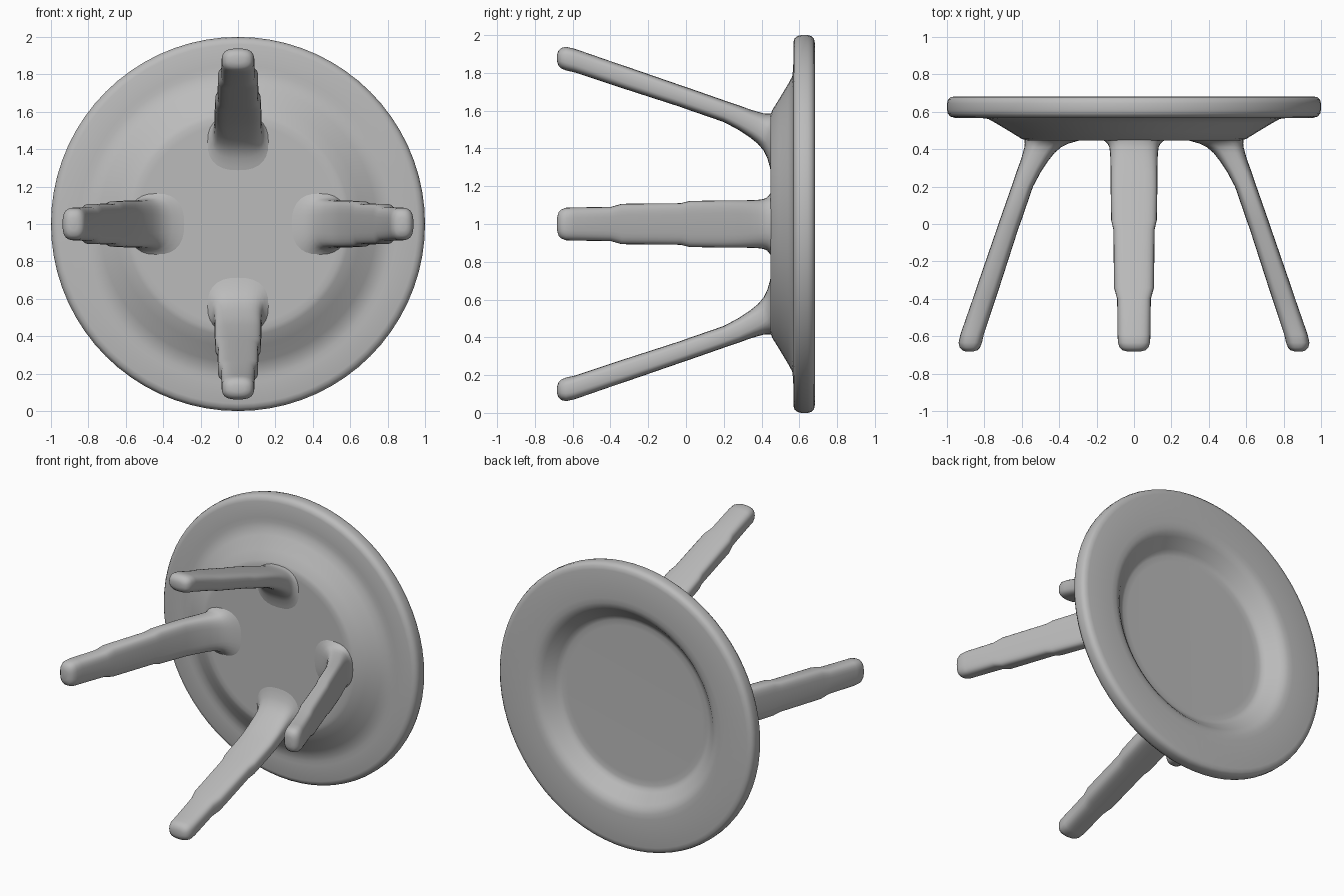
import bpy, bmesh, math
from mathutils import Matrix, Vector

if "Cube" in bpy.data.objects:
    bpy.data.objects.remove(bpy.data.objects["Cube"])

CENTER = Vector((0, 0, 1))

grey = bpy.data.materials.new("plain grey")
grey.diffuse_color = (0.5, 0.5, 0.5, 1)
grey.use_nodes = True
grey.node_tree.nodes["Principled BSDF"].inputs["Base Color"].default_value = grey.diffuse_color


def finish(bm, name, angle):
    bmesh.ops.recalc_face_normals(bm, faces=bm.faces)
    mesh = bpy.data.meshes.new(name)
    bm.to_mesh(mesh)
    bm.free()
    mesh.materials.append(grey)
    ob = bpy.data.objects.new(name, mesh)
    bpy.context.collection.objects.link(ob)
    bpy.ops.object.select_all(action='DESELECT')
    ob.select_set(True)
    bpy.context.view_layer.objects.active = ob
    bpy.ops.object.shade_smooth_by_angle(angle=math.radians(angle))
    return ob


def loft(bm, rings):
    """Skin a list of equal-length point rings and close both ends."""
    loops = [[bm.verts.new(p) for p in ring] for ring in rings]
    n = len(loops[0])
    for a, b in zip(loops, loops[1:]):
        for i in range(n):
            j = (i + 1) % n
            bm.faces.new((a[i], a[j], b[j], b[i]))
    bm.faces.new(loops[0])
    bm.faces.new(loops[-1])


# Dished round seat: (radius, y) profile from the leg side around the rim to the dish floor
profile = [(0.54, 0.447), (0.575, 0.447), (0.60, 0.455), (0.66, 0.492), (0.74, 0.54),
           (0.78, 0.562), (0.82, 0.567), (0.85, 0.568), (0.96, 0.568), (0.983, 0.575),
           (0.996, 0.592), (1.0, 0.61), (1.0, 0.645), (0.994, 0.665), (0.98, 0.678),
           (0.955, 0.683), (0.76, 0.683), (0.725, 0.681), (0.695, 0.671), (0.67, 0.652),
           (0.61, 0.592), (0.59, 0.577), (0.57, 0.571), (0.53, 0.570)]
SIDES = 72
bm = bmesh.new()
loft(bm, [[CENTER + Vector((r * math.cos(math.tau * i / SIDES), y,
                            r * math.sin(math.tau * i / SIDES)))
           for i in range(SIDES)] for r, y in profile])
finish(bm, "seat", 45)

# Splayed leg sections: y, inner radius, outer radius, half width, corner roundness
sections = [(-0.682, 0.860, 0.900, 0.035, 0.8), (-0.675, 0.838, 0.918, 0.062, 0.8),
            (-0.660, 0.823, 0.932, 0.077, 0.75), (-0.635, 0.813, 0.938, 0.086, 0.7),
            (-0.59, 0.803, 0.928, 0.088, 0.65), (-0.40, 0.740, 0.862, 0.090, 0.6),
            (-0.34, 0.720, 0.842, 0.107, 0.55), (-0.03, 0.620, 0.735, 0.110, 0.55),
            (0.02, 0.602, 0.718, 0.122, 0.55), (0.20, 0.540, 0.655, 0.125, 0.55),
            (0.28, 0.497, 0.628, 0.125, 0.55), (0.34, 0.457, 0.606, 0.126, 0.6),
            (0.38, 0.425, 0.594, 0.128, 0.65), (0.41, 0.390, 0.586, 0.132, 0.7),
            (0.43, 0.350, 0.584, 0.141, 0.75), (0.443, 0.305, 0.585, 0.157, 0.8),
            (0.452, 0.265, 0.585, 0.170, 0.8)]


def leg_ring(y, inner, outer, half, power, n=28):
    # Rounded-rectangle section
    pts = []
    for i in range(n):
        a = math.tau * i / n
        c, s = math.cos(a), math.sin(a)
        u = math.copysign(abs(c) ** power, c)
        v = math.copysign(abs(s) ** power, s)
        pts.append(Vector(((inner + outer) / 2 + u * (outer - inner) / 2, y, v * half)))
    return pts


for k, side in enumerate(("right", "upper", "left", "lower")):
    turn = Matrix.Rotation(-k * math.pi / 2, 3, 'Y')
    bm = bmesh.new()
    loft(bm, [[CENTER + turn @ p for p in leg_ring(*s)] for s in sections])
    finish(bm, side + "_leg", 60)
